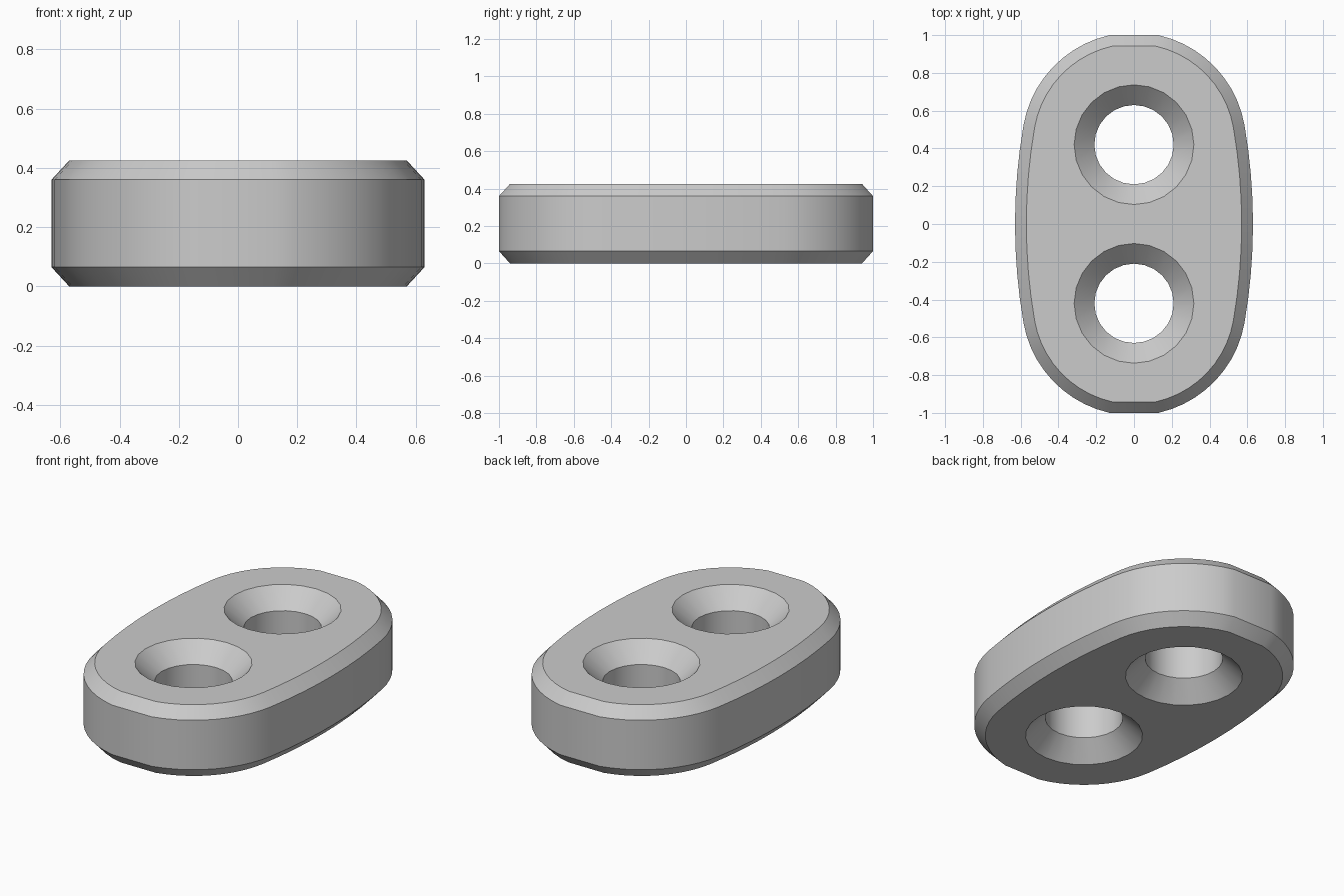
import bpy
import bmesh
from math import sin, cos, pi, asin, acos

cube = bpy.data.objects.get("Cube")
if cube:
    bpy.data.objects.remove(cube)

HEIGHT, CHAMFER, INSET = 0.425, 0.065, 0.06
HALF_WIDTH, SIDE_R, END_R, HOLE_Y = 0.63, 3.06, 0.594, 0.42
HOLE_R, SINK = 0.21, 0.107
HOLE_SIDES = 24


def outline(inset):
    """Plate outline: bowed sides, round ends with a short flat tip."""
    join = asin(HOLE_Y / (SIDE_R - END_R))
    tip = acos(0.13 / END_R)
    big, small = SIDE_R - inset, END_R - inset
    quarter = [(HALF_WIDTH - SIDE_R + big * cos(join * i / 4), big * sin(join * i / 4))
               for i in range(4)]
    for i in range(11):
        a = join + (tip - join) * i / 10
        quarter.append((small * cos(a), HOLE_Y + small * sin(a)))
    half = quarter + [(-x, y) for x, y in reversed(quarter)]
    return half[:-1] + [(-x, -y) for x, y in half[:-1]]


def circle(radius, y):
    steps = [2 * pi * i / HOLE_SIDES for i in range(HOLE_SIDES)]
    return [(radius * cos(a), y + radius * sin(a)) for a in steps]


def loft(bm, sections):
    """Join matching rings of points with quads; return the rings."""
    rings = [[bm.verts.new((x, y, z)) for x, y in pts] for pts, z in sections]
    for low, high in zip(rings, rings[1:]):
        n = len(low)
        for i in range(n):
            j = (i + 1) % n
            bm.faces.new((low[i], low[j], high[j], high[i]))
    return rings


bm = bmesh.new()

# Chamfered outer wall
walls = [loft(bm, [(outline(INSET), 0), (outline(0), CHAMFER),
                   (outline(0), HEIGHT - CHAMFER), (outline(INSET), HEIGHT)])]

# Two through holes, countersunk on both faces
for y in (-HOLE_Y, HOLE_Y):
    wide, narrow = circle(HOLE_R + SINK, y), circle(HOLE_R, y)
    walls.append(loft(bm, [(wide, 0), (narrow, SINK),
                           (narrow, HEIGHT - SINK), (wide, HEIGHT)]))

# Flat top and bottom around the holes
for end in (0, -1):
    edges = []
    for rings in walls:
        ring = rings[end]
        edges += [bm.edges.get((v, ring[i - 1])) for i, v in enumerate(ring)]
    bmesh.ops.triangle_fill(bm, use_beauty=True, use_dissolve=False, edges=edges)

bmesh.ops.recalc_face_normals(bm, faces=bm.faces)
mesh = bpy.data.meshes.new("two_hole_plate")
bm.to_mesh(mesh)
bm.free()

plate = bpy.data.objects.new("two_hole_plate", mesh)
bpy.context.collection.objects.link(plate)

# Plain grey material
grey = bpy.data.materials.new("light_grey")
grey.use_nodes = True
colour = (0.6, 0.6, 0.6, 1)
grey.diffuse_color = colour
grey.node_tree.nodes["Principled BSDF"].inputs["Base Color"].default_value = colour
mesh.materials.append(grey)

# Smooth curves, crisp chamfer edges
bpy.ops.object.select_all(action='DESELECT')
plate.select_set(True)
bpy.context.view_layer.objects.active = plate
bpy.ops.object.shade_smooth_by_angle(angle=pi / 6)
